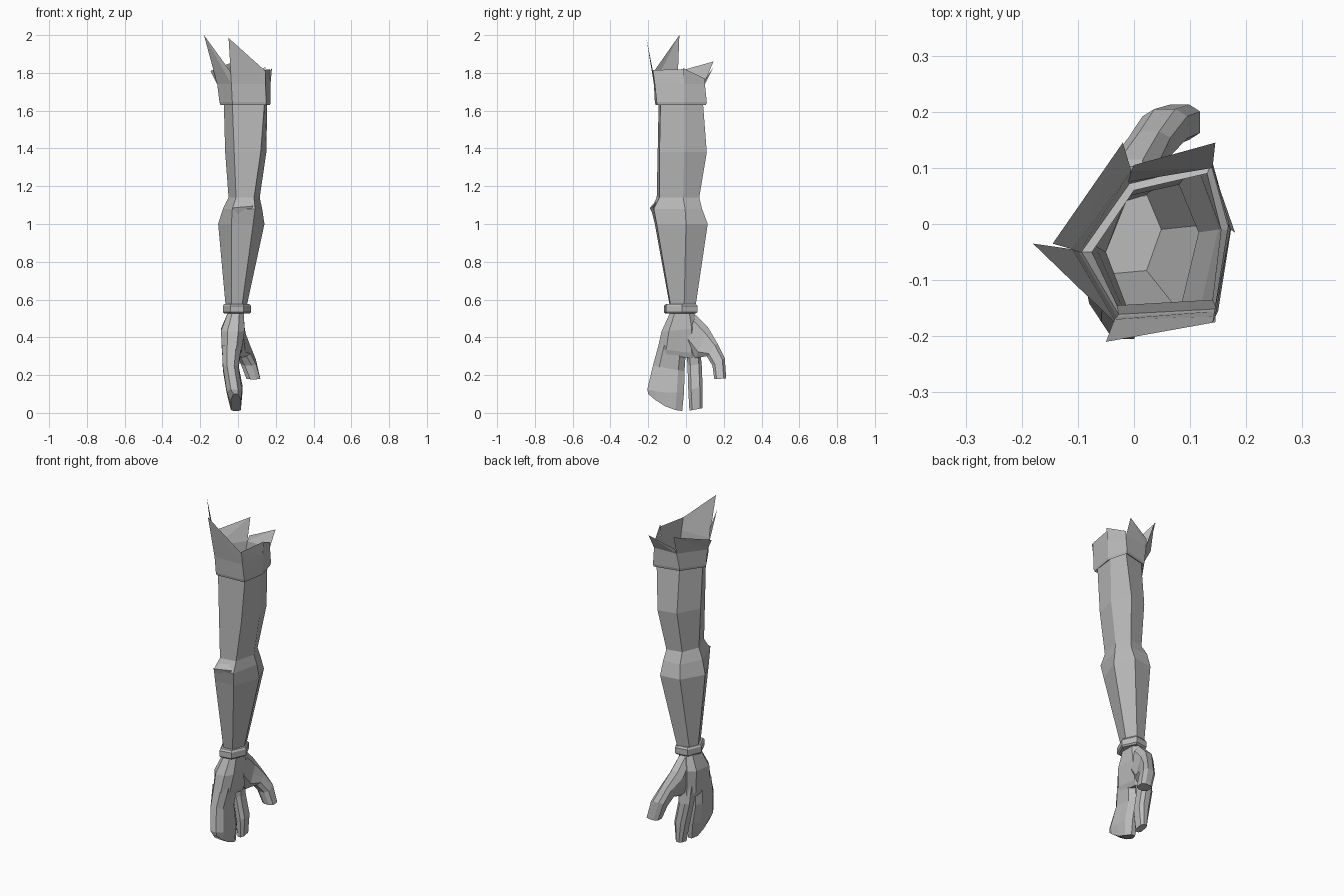
import bpy
import bmesh
from mathutils import Vector

# Coordinates below are written in hundredths of a unit
UNIT = 0.01

default_cube = bpy.data.objects.get("Cube")
if default_cube:
    bpy.data.objects.remove(default_cube, do_unlink=True)

# Single flat grey for the whole arm
grey = bpy.data.materials.new("plain grey")
grey.use_nodes = True
colour = (0.5, 0.5, 0.5, 1.0)
grey.diffuse_color = colour
shader = next(node for node in grey.node_tree.nodes if node.type == 'BSDF_PRINCIPLED')
shader.inputs["Base Color"].default_value = colour


def finish(name, bm):
    """Turn a bmesh into a flat shaded grey object."""
    bmesh.ops.remove_doubles(bm, verts=bm.verts, dist=0.0005)
    bmesh.ops.recalc_face_normals(bm, faces=bm.faces)
    mesh = bpy.data.meshes.new(name)
    bm.to_mesh(mesh)
    bm.free()
    mesh.materials.append(grey)
    part = bpy.data.objects.new(name, mesh)
    bpy.context.scene.collection.objects.link(part)
    return part


def add_ring(bm, points):
    return [bm.verts.new(Vector(point) * UNIT) for point in points]


def bridge(bm, lower, upper):
    count = len(lower)
    for i in range(count):
        j = (i + 1) % count
        bm.faces.new((lower[i], lower[j], upper[j], upper[i]))


def loft(name, sections, cap_start=True, cap_end=True):
    """Skin a list of equal sized rings of points."""
    bm = bmesh.new()
    rings = [add_ring(bm, section) for section in sections]
    for first, second in zip(rings, rings[1:]):
        bridge(bm, first, second)
    if cap_start:
        bm.faces.new(rings[0])
    if cap_end:
        bm.faces.new(rings[-1])
    return finish(name, bm)


def level(z, outline):
    return [(x, y, z) for x, y in outline]


def grow(outline, factor):
    """Scale an outline about its own middle."""
    middle = sum((Vector(p) for p in outline), Vector((0, 0))) / len(outline)
    return [tuple(middle + (Vector(p) - middle) * factor) for p in outline]


def slab(y0, z0, y1, z1, x0, x1, sag=0):
    """Chamfered cross-section running from (y0, z0) to (y1, z1)."""
    def point(t, across):
        drop = sag * 4 * t * (1 - t)
        return (x0 + (x1 - x0) * across, y0 + (y1 - y0) * t, z0 + (z1 - z0) * t - drop)
    sides = (0.2, 0.5, 0.8)
    back_side = [point(t, 0) for t in sides]
    palm_side = [point(t, 1) for t in reversed(sides)]
    return ([point(0, 0.27)] + back_side + [point(1, 0.27), point(1, 0.73)]
            + palm_side + [point(0, 0.73)])


# Six sided sleeve, open at the shoulder and pinched at the elbow
sleeve_top = [(0, 6), (13, 9), (15.5, -1), (14, -13.5), (-3, -14.5), (-7.5, -5)]
upper_bulge = [(0, 8.5), (11, 11), (15, -1), (12, -14), (-2, -15), (-6.8, -4)]
above_elbow = [(-1, 5), (8, 7), (11.5, -1.5), (8.5, -14), (-1, -15.5), (-5, -5)]
elbow = [(-2, 8.5), (9, 8.5), (12.8, -0.5), (9, -17), (-3, -18.5), (-8, -4)]
forearm = [(-3, 10), (9, 11.5), (14, 0), (8, -15.5), (-3.5, -16.5), (-10.5, -3)]
wrist = [(-4.5, 3), (2, 5), (4.5, -1), (2, -8), (-3.5, -8.5), (-6.5, -2)]
loft("sleeve", [level(56, wrist), level(100, forearm), level(108, elbow),
                level(114, above_elbow), level(138, upper_bulge),
                level(164, sleeve_top)], cap_end=False)

# Pointed fold at the elbow
fold = bmesh.new()
add_ring(fold, [(-3, -19.2, 108.5), (8, -17.3, 109.5), (3, -15.7, 101.5), (3, -14.2, 114)])
bmesh.ops.convex_hull(fold, input=fold.verts)
finish("elbow_fold", fold)

# Torn cuff: a band, then one flared pointed panel per side
cuff_base = [(-1, 7.5), (14, 11), (17.3, -1), (15, -15.5), (-3, -16.5), (-9.8, -5)]
cuff_middle = [(-0.5, 9.5), (14, 10), (17.2, -1), (14.5, -16.5), (-3.5, -17), (-11, -4.5)]
panel_low = [(0, 10.5, 77), (14, 10, 77), (16.8, 0, 82),
             (14.5, -17.5, 81), (-3.5, -17.5, 80), (-14.5, -3.5, 81)]
panel_tip = [(-2, 14.5, 86), (14.5, 14.5, 83), (18, -1.5, 82.5),
             (14, -17.5, 81.5), (-5, -21, 98.5), (-18, -3.5, 100)]
cuff = bmesh.new()
inner = add_ring(cuff, level(164, sleeve_top))
rim = add_ring(cuff, level(163, grow(cuff_base, 0.97)))
base = add_ring(cuff, level(164.5, cuff_base))
middle = add_ring(cuff, level(174, cuff_middle))
for first, second in ((inner, rim), (rim, base), (base, middle)):
    bridge(cuff, first, second)
low = add_ring(cuff, [(x, y, z + 100) for x, y, z in panel_low])
tip = add_ring(cuff, [(x, y, z + 100) for x, y, z in panel_tip])
for i in range(len(low)):
    j = (i + 1) % len(low)
    cuff.faces.new((middle[i], middle[j], tip[j]))
    cuff.faces.new((middle[i], tip[j], low[i]))
finish("torn_cuff", cuff)

# Wrist band with chamfered rims
band = [(-4.5, 5), (3, 6), (6.8, -2), (3, -10.5), (-4, -11.7), (-8, -3)]
loft("wrist_band", [level(52.5, grow(band, 0.9)), level(53.3, band),
                    level(56.7, band), level(57.7, grow(band, 0.9))])

# Palm, flat in the side direction
loft("palm", [slab(-8, 54, 4, 54, -5, 3),
              slab(-13, 43, 7, 45, -9, 3.5),
              slab(-15, 34, 7.5, 31, -8.5, 2),
              slab(-14.5, 31, 7, 28.5, -8, 1)])

# Three joined fingers, curling in towards the palm
loft("joined_fingers", [slab(-14.5, 36, 0, 34, -8.5, 1.8),
                        slab(-17.5, 25, -0.8, 22, -8, 0.2),
                        slab(-20.5, 12.5, -1, 11, -6, 2.2, 1),
                        slab(-20, 10, -2, 1, -3.8, 1.5, 2)])

# Separate first finger
loft("first_finger", [slab(0, 36, 7, 36, -7.5, 1.5),
                      slab(0.8, 25, 8.3, 26, -7, 0.2),
                      slab(1.2, 12, 8.8, 14, -4.5, 2.5),
                      slab(1.8, 1.2, 8.8, 2.5, -2.5, 1.5)])

# Thumb, spreading backwards and inwards
loft("thumb", [slab(0, 36, 5, 52, -5, 3),
               slab(5, 29, 11.5, 45.5, -5, 4),
               slab(11, 30, 16.5, 37, -1, 6.5),
               slab(14, 25, 20.5, 29, 1.5, 9.5),
               slab(15, 17.8, 21.3, 18.3, 4.5, 11.8)])
